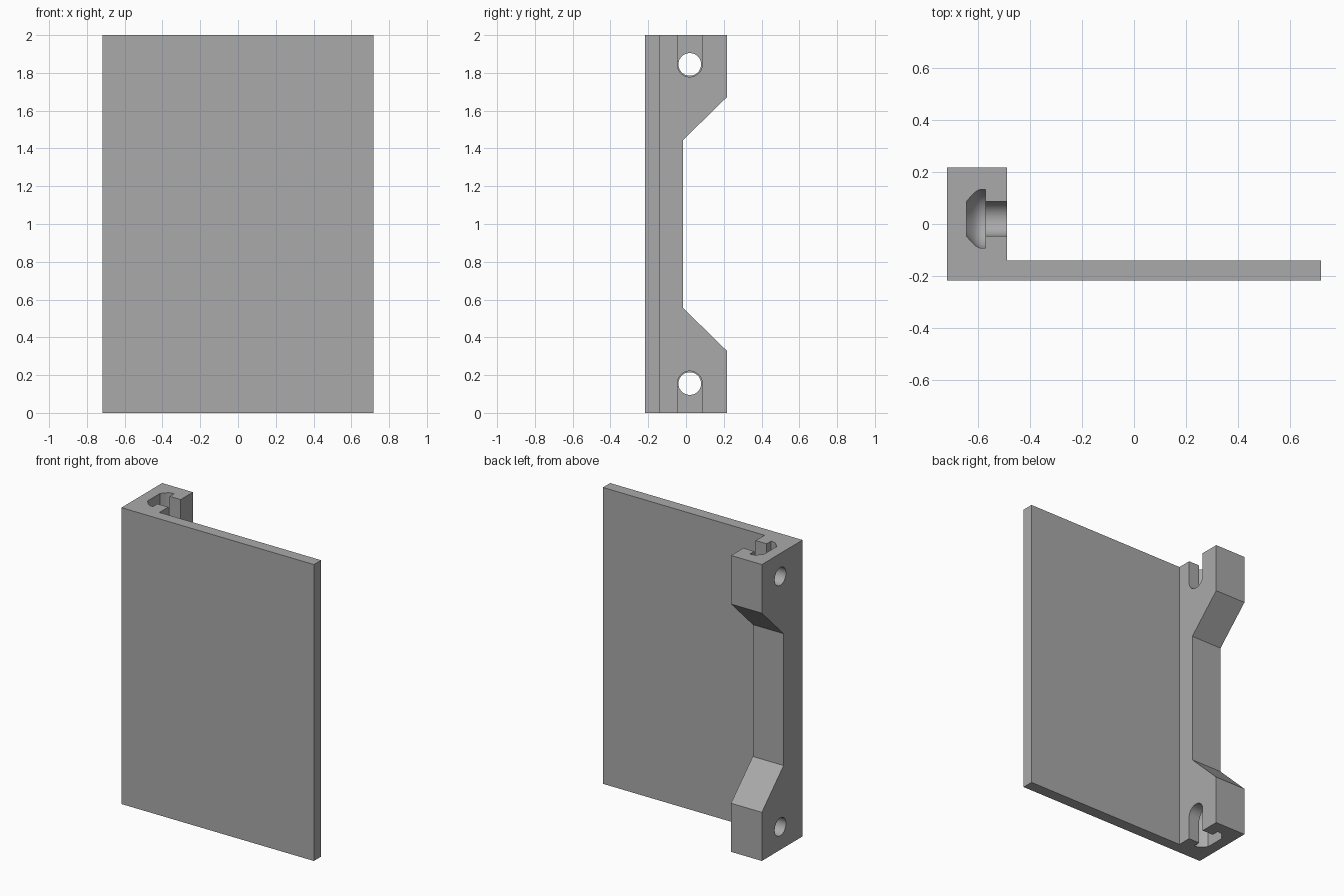
import bpy, bmesh
from math import sin, cos, pi
from mathutils import Vector

cube = bpy.data.objects.get("Cube")
if cube:
    bpy.data.objects.remove(cube, do_unlink=True)

HALF_X, FRONT_Y, BACK_Y = 0.718, -0.217, 0.217
RAIL_X, PLATE_Y = -0.488, -0.14
HOLE_Y, HOLE_Z, HOLE_R = 0.02, 1.845, 0.06

grey = bpy.data.materials.new("grey")
grey.use_nodes = True
colour = (0.4, 0.4, 0.4, 1)
grey.diffuse_color = colour
grey.node_tree.nodes["Principled BSDF"].inputs["Base Color"].default_value = colour


def loft(name, rings):
    """Closed solid through matching rings of points."""
    bm = bmesh.new()
    loops = [[bm.verts.new(p) for p in ring] for ring in rings]
    n = len(loops[0])
    for a, b in zip(loops, loops[1:]):
        for i in range(n):
            j = (i + 1) % n
            bm.faces.new((a[i], a[j], b[j], b[i]))
    bm.faces.new(loops[0])
    bm.faces.new(loops[-1])
    bmesh.ops.recalc_face_normals(bm, faces=bm.faces)
    mesh = bpy.data.meshes.new(name)
    bm.to_mesh(mesh)
    bm.free()
    mesh.materials.append(grey)
    obj = bpy.data.objects.new(name, mesh)
    bpy.context.collection.objects.link(obj)
    return obj


def cut(target, cutter):
    mod = target.modifiers.new("cut", "BOOLEAN")
    mod.operation, mod.solver, mod.object = "DIFFERENCE", "EXACT", cutter
    bpy.context.view_layer.objects.active = target
    bpy.ops.object.modifier_apply(modifier=mod.name)
    bpy.data.objects.remove(cutter, do_unlink=True)


def place(x, y, z, flip):
    return Vector((x, y, 2 - z if flip else z))


def slot_ring(x, r, flip):
    """Round-ended section, open toward the end of the rail."""
    arc = [(HOLE_Y + r * cos(pi + pi * i / 32), HOLE_Z + r * sin(pi + pi * i / 32))
           for i in range(33)]
    pts = arc + [(HOLE_Y + r, 2.1), (HOLE_Y - r, 2.1)]
    return [place(x, y, z, flip) for y, z in pts]


def hole_ring(x, r, flip):
    return [place(x, HOLE_Y + r * cos(pi * i / 24), HOLE_Z + r * sin(pi * i / 24), flip)
            for i in range(48)]


# Plate with the rail along one side, as one L-shaped extrusion
outline = [(-HALF_X, FRONT_Y), (HALF_X, FRONT_Y), (HALF_X, PLATE_Y),
           (RAIL_X, PLATE_Y), (RAIL_X, BACK_Y), (-HALF_X, BACK_Y)]
bracket = loft("mounting_plate", [[(x, y, z) for x, y in outline] for z in (0, 2)])

# Sloped relief in the back of the rail
relief = [(0.217, 0.328), (0.3, 0.328), (0.3, 1.672), (0.217, 1.672),
          (-0.015, 1.445), (-0.015, 0.555)]
cut(bracket, loft("relief_cutter", [[(x, y, z) for y, z in relief] for x in (-0.8, -0.4)]))

# Domed screw-head slot with a narrow neck, and a driver hole, at both ends
dome = [(-0.643 + 0.06 * t, 0.066 + 0.047 * sin(t * pi / 2))
        for t in (i / 8 for i in range(9))]
slot = dome + [(-0.57, 0.113), (-0.57, 0.066), (-0.4, 0.066)]
for flip in (False, True):
    cut(bracket, loft("slot_cutter", [slot_ring(x, r, flip) for x, r in slot]))
    cut(bracket, loft("hole_cutter", [hole_ring(x, HOLE_R, flip) for x in (-0.8, -0.6)]))

bpy.ops.object.select_all(action="DESELECT")
bracket.select_set(True)
bpy.context.view_layer.objects.active = bracket
bpy.ops.object.shade_smooth_by_angle(angle=pi / 6)
